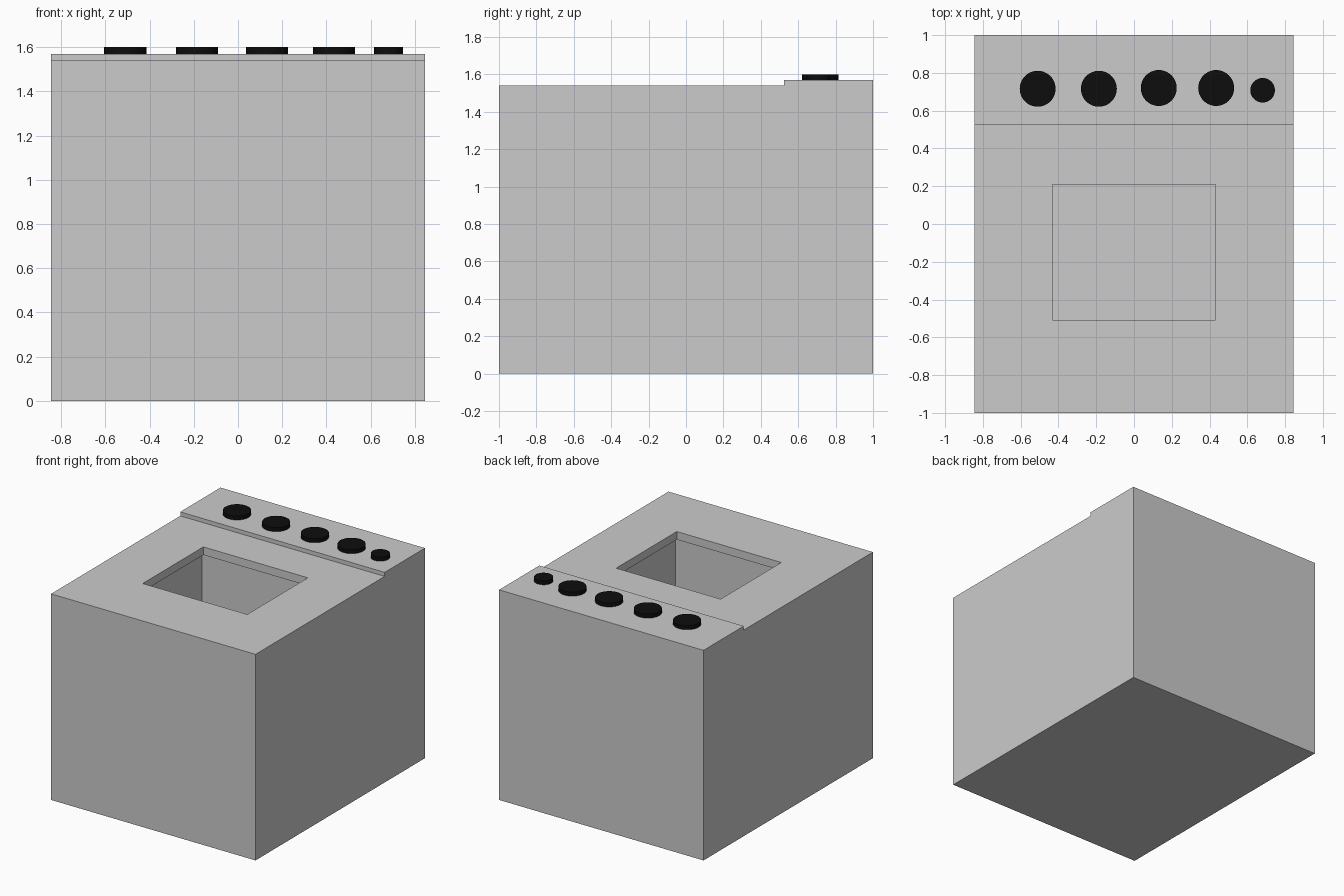
import bpy, bmesh

if "Cube" in bpy.data.objects:
    bpy.data.objects.remove(bpy.data.objects["Cube"])

W = 0.845            # half width
TOP, DECK = 1.54, 1.57


def make_object(name, bm):
    bmesh.ops.recalc_face_normals(bm, faces=bm.faces)
    mesh = bpy.data.meshes.new(name)
    bm.to_mesh(mesh)
    bm.free()
    obj = bpy.data.objects.new(name, mesh)
    bpy.context.collection.objects.link(obj)
    return obj


def box(name, lo, hi):
    bm = bmesh.new()
    bmesh.ops.create_cube(bm, size=1)
    for v in bm.verts:
        v.co = [hi[i] if v.co[i] > 0 else lo[i] for i in range(3)]
    return make_object(name, bm)


def cut(obj, cutter):
    mod = obj.modifiers.new("cut", 'BOOLEAN')
    mod.operation, mod.solver, mod.object = 'DIFFERENCE', 'EXACT', cutter
    cutter.hide_render = True
    bpy.context.view_layer.objects.active = obj
    bpy.ops.object.modifier_apply(modifier=mod.name)
    bpy.data.objects.remove(cutter)


# Cabinet: stepped side profile extruded across the width
profile = [(-1, 0), (1, 0), (1, DECK), (0.525, DECK), (0.525, TOP), (-1, TOP)]
bm = bmesh.new()
face = bm.faces.new([bm.verts.new((-W, y, z)) for y, z in profile])
side = bmesh.ops.extrude_face_region(bm, geom=[face])
bmesh.ops.translate(bm, vec=(2 * W, 0, 0),
                    verts=[g for g in side["geom"] if isinstance(g, bmesh.types.BMVert)])
cabinet = make_object("cabinet", bm)

# Inner tub, slightly wider than the loading opening so a lip remains
cut(cabinet, box("tub_cutter", (-0.48, -0.56, 0.5), (0.48, 0.26, TOP - 0.06)))
cut(cabinet, box("opening_cutter", (-0.432, -0.508, 1.2), (0.432, 0.208, TOP + 0.1)))

# Control knobs along the raised panel
black = bpy.data.materials.new("black")
black.diffuse_color = (0.004, 0.004, 0.004, 1)
black.use_nodes = True
black.node_tree.nodes["Principled BSDF"].inputs["Base Color"].default_value = black.diffuse_color
knobs = [(-0.51, 0.716, 0.095), (-0.186, 0.716, 0.095), (0.131, 0.72, 0.095),
         (0.435, 0.72, 0.095), (0.681, 0.708, 0.065)]
for i, (x, y, r) in enumerate(knobs):
    bpy.ops.mesh.primitive_cylinder_add(vertices=48, radius=r, depth=0.04,
                                        location=(x, y, DECK + 0.01))
    knob = bpy.context.object
    knob.name = f"knob_{i + 1}"
    knob.data.materials.append(black)
    bpy.ops.object.shade_smooth_by_angle()
